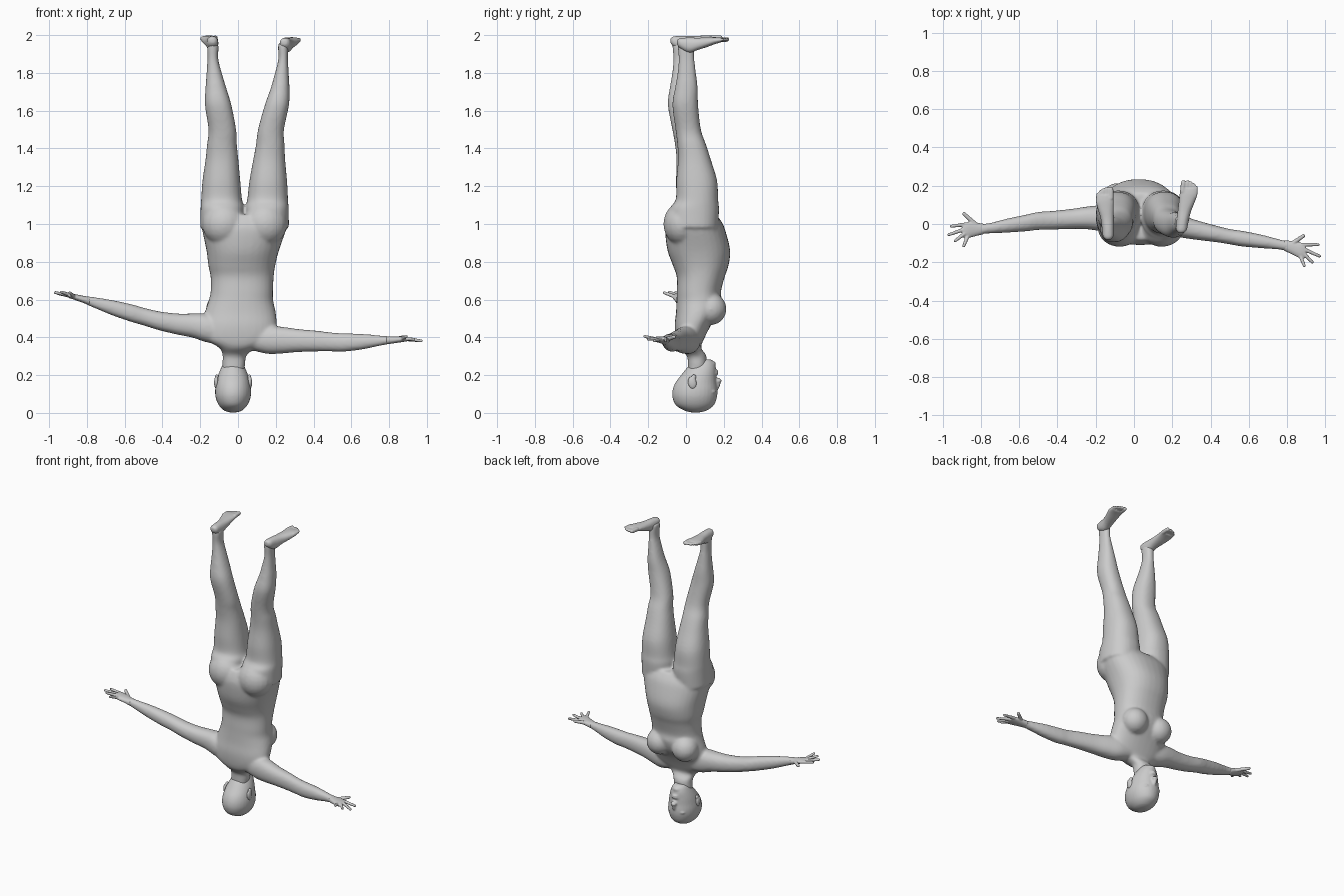
import bpy, bmesh, math
from mathutils import Matrix, Vector


def loft(bm, axis, secs, n=32, steps=4, power=2.25):
    """Closed shell through cross-sections (position, centre a, centre b, half a, half b)."""
    pts = [Vector(s) for s in secs]
    fine = []
    for i in range(len(pts) - 1):
        p0, p1, p2, p3 = (pts[max(0, min(len(pts) - 1, i + k))] for k in (-1, 0, 1, 2))
        for s in range(steps):
            t = s / steps
            fine.append(0.5 * (2 * p1 + (p2 - p0) * t + (2 * p0 - 5 * p1 + 4 * p2 - p3) * t * t
                               + (3 * p1 - p0 - 3 * p2 + p3) * t ** 3))
    fine.append(pts[-1])
    rings = []
    for pos, a, b, ha, hb in fine:
        ring = []
        for k in range(n):
            ang = 2 * math.pi * k / n
            c, s = math.cos(ang), math.sin(ang)
            u = a + ha * math.copysign(abs(c) ** (2 / power), c)
            v = b + hb * math.copysign(abs(s) ** (2 / power), s)
            co = {'x': (pos, u, v), 'y': (u, pos, v), 'z': (u, v, pos)}[axis]
            ring.append(bm.verts.new(co))
        rings.append(ring)
    faces = [bm.faces.new(rings[0]), bm.faces.new(rings[-1])]
    for r, q in zip(rings, rings[1:]):
        for k in range(n):
            j = (k + 1) % n
            faces.append(bm.faces.new((r[k], r[j], q[j], q[k])))
    bmesh.ops.recalc_face_normals(bm, faces=faces)


def blob(bm, centre, radii, tilt=0):
    m = Matrix.Translation(centre) @ Matrix.Rotation(tilt, 4, 'X') @ Matrix.Diagonal((*radii, 1))
    bmesh.ops.create_uvsphere(bm, u_segments=20, v_segments=12, radius=1, matrix=m)


def digit(bm, p, q, r0, r1):
    """Tapered finger or toe with rounded ends."""
    p, q = Vector(p), Vector(q)
    d = q - p
    m = Matrix.Translation((p + q) / 2) @ d.to_track_quat('Z', 'Y').to_matrix().to_4x4()
    bmesh.ops.create_cone(bm, cap_ends=True, segments=14, radius1=r0, radius2=r1,
                          depth=d.length, matrix=m)
    blob(bm, p, (r0, r0, r0))
    blob(bm, q, (r1, r1, r1))


def finish(bm, name, voxel, smooth):
    """Fuse overlapping shells into one smooth skin."""
    me = bpy.data.meshes.new(name)
    bm.to_mesh(me)
    bm.free()
    ob = bpy.data.objects.new(name, me)
    bpy.context.collection.objects.link(ob)
    r = ob.modifiers.new("fuse", 'REMESH')
    r.mode = 'VOXEL'
    r.voxel_size = voxel
    r.use_smooth_shade = True
    s = ob.modifiers.new("soften", 'SMOOTH')
    s.factor = 0.5
    s.iterations = smooth
    return ob


# Body: torso from neck (low) to hips (high)
body = bmesh.new()
loft(body, 'z', [
    (.20, -.025, .06, .055, .05), (.26, -.022, .06, .06, .05), (.305, -.018, .055, .064, .052),
    (.345, .0, .02, .10, .06), (.39, .01, .02, .18, .075), (.46, .01, .035, .195, .095),
    (.53, .012, .06, .188, .113), (.59, .015, .07, .172, .12), (.64, .02, .068, .165, .117),
    (.72, .022, .078, .167, .127), (.78, .02, .078, .177, .147), (.86, .025, .068, .192, .166),
    (.96, .032, .05, .22, .16), (1.01, .035, .045, .23, .145), (1.05, .035, .04, .225, .12)])
for s in (-1, 1):
    blob(body, (.01 + s * .095, .13, .55), (.085, .085, .085))      # breasts
    blob(body, (.035 + s * .11, -.02, 1.0), (.115, .1, .115))       # buttocks

# Legs
leg = [(.98, -.085, .04, .115, .13), (1.08, -.083, .045, .115, .13), (1.13, -.087, .058, .108, .112),
       (1.23, -.088, .055, .1, .108), (1.34, -.085, .037, .087, .087), (1.42, -.085, .018, .079, .076),
       (1.5, -.083, -.005, .073, .067), (1.63, -.105, -.028, .07, .068), (1.72, -.117, -.026, .055, .06),
       (1.79, -.125, -.024, .042, .05), (1.87, -.133, -.025, .029, .042), (1.93, -.133, -.028, .03, .044),
       (1.96, -.133, -.028, .028, .044)]
loft(body, 'z', leg)
right_leg = []
for z, x, y, hx, hy in leg:
    k = min(1, max(0, (z - 1.2) * 2))
    right_leg.append((z, .07 - x + .036 * k, y + .028 * k, hx * (1 - .1 * k), hy))
loft(body, 'z', right_leg)

# Arms
loft(body, 'x', [
    (.08, .02, .39, .06, .06), (.16, .01, .387, .065, .075), (.24, -.01, .385, .06, .07),
    (.32, -.03, .383, .052, .061), (.42, -.05, .38, .044, .055), (.5, -.066, .375, .04, .05),
    (.56, -.076, .373, .041, .049), (.66, -.09, .377, .036, .041), (.76, -.107, .383, .027, .026),
    (.81, -.118, .385, .028, .02)], n=24)
loft(body, 'x', [
    (-.06, .03, .42, .06, .06), (-.16, .03, .447, .068, .075), (-.24, .032, .462, .06, .064),
    (-.32, .027, .47, .053, .056), (-.42, .02, .488, .049, .05), (-.5, .016, .51, .047, .047),
    (-.56, .006, .527, .044, .047), (-.66, -.008, .555, .037, .041), (-.76, -.023, .584, .027, .029),
    (-.81, -.027, .598, .028, .021)], n=24)
finish(body, "body", .009, 7)

# Head with face features
HX = -.026
head = bmesh.new()
loft(head, 'z', [
    (.003, HX, .05, .02, .025), (.013, HX, .05, .048, .06), (.04, HX, .047, .075, .1),
    (.08, HX, .046, .092, .117), (.12, HX, .048, .095, .119), (.16, HX, .053, .089, .109),
    (.2, HX, .067, .079, .093), (.24, HX, .082, .063, .076), (.27, HX, .092, .046, .055),
    (.283, HX, .095, .03, .035)], power=2.05)
blob(head, (HX, .165, .152), (.014, .017, .036), -.25)   # nose
blob(head, (HX, .172, .170), (.02, .017, .012))          # nose tip
blob(head, (HX, .155, .208), (.026, .018, .007))         # upper lip
blob(head, (HX, .154, .221), (.023, .018, .007))         # lower lip
blob(head, (HX, .138, .258), (.028, .02, .018))          # chin
for s in (-1, 1):
    blob(head, (HX + s * .036, .143, .112), (.028, .016, .009))   # brow
    blob(head, (HX + s * .036, .140, .135), (.017, .012, .010))   # eye
finish(head, "head", .006, 3)

# Ears
for s, side in ((-1, "left"), (1, "right")):
    ear = bmesh.new()
    blob(ear, (HX + s * .089, .033, .16), (.012, .023, .034), .2)
    blob(ear, (HX + s * .086, .042, .19), (.01, .012, .014))
    finish(ear, side + "_ear", .004, 2)

# Hands: palm sections, then (knuckle, tip) pairs from thumb to little finger
hands = {
    "right_hand": ([(.785, -.112, .384, .027, .021), (.83, -.125, .387, .036, .018),
                    (.87, -.138, .39, .042, .015), (.895, -.143, .39, .036, .011)],
                   [((.82, -.108, .388), (.885, -.062, .402)), ((.88, -.108, .391), (.962, -.108, .382)),
                    ((.888, -.132, .391), (.97, -.168, .382)), ((.885, -.152, .392), (.932, -.2, .39)),
                    ((.87, -.168, .392), (.89, -.218, .405))]),
    "left_hand": ([(-.785, -.026, .591, .027, .022), (-.83, -.028, .604, .036, .018),
                   (-.87, -.032, .615, .042, .015), (-.895, -.035, .621, .036, .011)],
                  [((-.82, -.01, .603), (-.888, .053, .615)), ((-.88, -.002, .617), (-.955, -.012, .632)),
                   ((-.888, -.028, .62), (-.968, -.056, .637)), ((-.885, -.05, .622), (-.935, -.088, .64)),
                   ((-.87, -.066, .618), (-.89, -.115, .636))])}
for name, (palm, fingers) in hands.items():
    hand = bmesh.new()
    loft(hand, 'x', palm, n=20)
    for i, (p, q) in enumerate(fingers):
        r = .013 if i == 0 else .0105
        digit(hand, p, q, r, r * .75)
    finish(hand, name, .004, 2)

# Feet, soles up and toes towards +y
sole = [(-.082, -.135, 1.968, .012, .012), (-.066, -.135, 1.963, .027, .027),
        (-.02, -.136, 1.953, .032, .04), (.03, -.14, 1.96, .035, .032), (.08, -.148, 1.969, .042, .025),
        (.12, -.153, 1.977, .047, .018), (.15, -.153, 1.98, .045, .013)]
toes = [(-.12, .182, .014), (-.142, .186, .010), (-.16, .18, .0095), (-.176, .17, .009), (-.19, .157, .0085)]


def place(x, y, right):
    return (.12 - x + .1 * y, y + .035) if right else (x, y)


for right, name in ((False, "left_foot"), (True, "right_foot")):
    foot = bmesh.new()
    dz = -.006 if right else .003
    secs = []
    for y, x, z, hx, hz in sole:
        px, py = place(x, y, right)
        secs.append((py, px, z + dz, hx, hz))
    loft(foot, 'y', secs, n=24)
    for x, y, r in toes:
        a = place(x, y - .045, right)
        b = place(x, y, right)
        digit(foot, (*a, 1.981 + dz), (*b, 1.983 + dz), r, r * .9)
    finish(foot, name, .005, 3)
